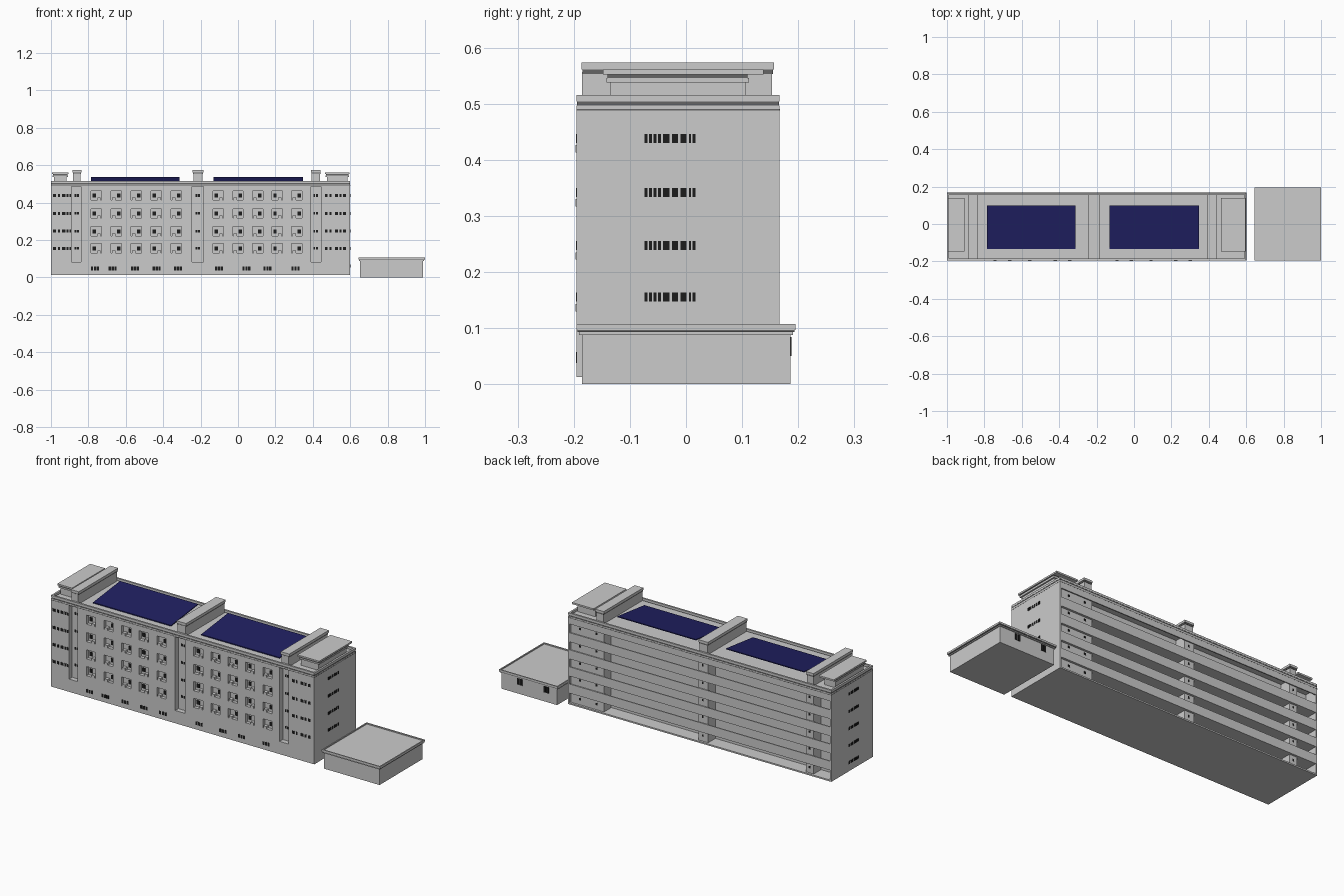
import bpy, bmesh
from mathutils import Matrix, Vector

if "Cube" in bpy.data.objects:
    bpy.data.objects.remove(bpy.data.objects["Cube"])


def material(name, rgb):
    m = bpy.data.materials.new(name)
    m.diffuse_color = (*rgb, 1)
    m.use_nodes = True
    m.node_tree.nodes["Principled BSDF"].inputs["Base Color"].default_value = m.diffuse_color
    return m


GREY = material("concrete_grey", (0.6, 0.6, 0.6))
DARK = material("shadow_gap_grey", (0.13, 0.13, 0.13))
BLACK = material("window_black", (0.012, 0.012, 0.012))
BLUE = material("solar_blue", (0.014, 0.014, 0.12))


def boxes(name, items, mat):
    """One object from boxes given as (x0, x1, y0, y1, z0, z1)."""
    bm = bmesh.new()
    for x0, x1, y0, y1, z0, z1 in items:
        mid = Vector((x0 + x1, y0 + y1, z0 + z1)) / 2
        bmesh.ops.create_cube(bm, size=1, matrix=Matrix.Translation(mid)
                              @ Matrix.Diagonal((x1 - x0, y1 - y0, z1 - z0, 1)))
    me = bpy.data.meshes.new(name)
    bm.to_mesh(me)
    bm.free()
    me.materials.append(mat)
    ob = bpy.data.objects.new(name, me)
    bpy.context.collection.objects.link(ob)
    return ob


def ring(x0, x1, y0, y1, z0, z1, t):
    """Four boxes forming a parapet frame of thickness t."""
    return [(x0, x1, y0, y0 + t, z0, z1), (x0, x1, y1 - t, y1, z0, z1),
            (x0, x0 + t, y0 + t, y1 - t, z0, z1), (x1 - t, x1, y0 + t, y1 - t, z0, z1)]


L, R = -1.0, 0.6                      # building ends
F, B = -0.195, 0.167                  # front and back planes
SLOT, WALL = -0.168, 0.092            # recessed front slots, recessed back wall
Z0, BASE, EAVE, TOP = 0.013, 0.083, 0.488, 0.515
ROWS = [0.155, 0.247, 0.342, 0.438]   # window heights on the upper floors
STAIRS = [(-0.885, -0.838), (-0.243, -0.185), (0.39, 0.442)]

# Main volume, plinth and end walls
boxes("building_core", [(L, R, SLOT, WALL, Z0, EAVE)], GREY)
boxes("front_plinth", [(L, R, F, SLOT, Z0, BASE)], GREY)
boxes("ground_slab", [(L, R, WALL, B, Z0, Z0 + 0.008)], GREY)
boxes("end_walls", [(L, L + 0.008, WALL, B, Z0, EAVE), (R - 0.008, R, WALL, B, Z0, EAVE)], GREY)
boxes("wing_fronts", [(L, -0.89, F, SLOT, BASE, EAVE), (0.445, R, F, SLOT, BASE, EAVE)], GREY)

# Protruding front panels with window niches cut in
bays = [-0.757 + 0.107 * i for i in range(5)] + [-0.105 + 0.105 * i for i in range(5)]
panel = boxes("front_panels", [(-0.84, -0.245, F, SLOT, BASE, EAVE),
                               (-0.185, 0.39, F, SLOT, BASE, EAVE)], GREY)
cutter = boxes("niche_cutter", [(x - 0.028, x + 0.028, F - 0.02, F + 0.018, z - 0.025, z + 0.025)
                                for x in bays for z in ROWS], GREY)
cutter.hide_render = True
cutter.hide_viewport = True
mod = panel.modifiers.new("niches", 'BOOLEAN')
mod.operation, mod.object, mod.solver = 'DIFFERENCE', cutter, 'EXACT'

panes, units = [], []
for i, x in enumerate(bays):
    side = -1 if i in (0, 3, 5, 8) else 1
    for z in ROWS:
        cx = x + side * 0.012
        panes.append((cx - 0.009, cx + 0.009, F + 0.015, F + 0.02, z - 0.011, z + 0.010))
        ux = x - side * 0.014
        units.append((ux - 0.009, ux + 0.009, F - 0.002, F + 0.019, z - 0.025, z - 0.012))
boxes("niche_windows", panes, BLACK)
boxes("niche_sill_units", units, GREY)

# Wing, stair and ground floor windows on the front
front = []
for z in ROWS:
    for x, w in [(-0.982, .016), (-0.958, .01), (-0.932, .018), (-0.912, .012), (-0.898, .008),
                 (0.472, .014), (0.494, .01), (0.526, .016), (0.548, .012), (0.57, .016)]:
        front.append((x - w / 2, x + w / 2, F - 0.001, F + 0.003, z - 0.008, z + 0.008))
    for a, b in STAIRS:
        for dx in (-0.008, 0.006):
            c = (a + b) / 2 + dx
            front.append((c - 0.005, c + 0.005, SLOT - 0.001, SLOT + 0.003, z - 0.007, z + 0.007))
for x in [-0.765, -0.67, -0.55, -0.435, -0.32, -0.1, 0.045, 0.158, 0.308]:
    for dx in (-0.016, 0, 0.015):
        front.append((x + dx - 0.006, x + dx + 0.006, F - 0.001, F + 0.003, 0.038, 0.057))
boxes("front_windows", front, BLACK)

# Window strips on both ends
ends = []
strip = [(-.074, -.069), (-.066, -.061), (-.058, -.053), (-.05, -.045), (-.041, -.029),
         (-.025, -.014), (-.01, .001), (.005, .009), (.012, .017)]
for z in [0.06] + ROWS:
    for y0, y1 in strip:
        for x in (L, R):
            ends.append((x - 0.001, x + 0.001, y0, y1, z - 0.008, z + 0.008))
boxes("end_windows", ends, BLACK)

# Back balconies: slab and parapet on each floor
slabs, rails = [], []
for i in range(4):
    z = BASE + 0.094 * i
    slabs.append((L + 0.008, R - 0.008, WALL, B - 0.006, z - 0.008, z))
    rails.append((L, R, B - 0.006, B, z - 0.008, z + 0.042))
boxes("balcony_slabs", slabs, GREY)
boxes("balcony_parapets", rails, GREY)
boxes("top_balcony_band", [(L, R, B - 0.006, B, 0.455, EAVE)], GREY)
boxes("back_stair_bays", [(-0.885, -0.838, WALL, 0.155, Z0, EAVE),
                          (-0.243, -0.185, WALL, 0.155, Z0, EAVE),
                          (0.39, R - 0.008, WALL, 0.155, Z0, EAVE)], GREY)

# Windows on the recessed back wall and the stair bays
back = []
for z in [0.052] + ROWS:
    for start, n in ((-0.80, 7), (-0.145, 7)):
        for i in range(n):
            x = start + 0.078 * i
            for dx in (0, 0.022):
                back.append((x + dx, x + dx + 0.013, WALL - 0.002, WALL + 0.001, z - 0.014, z + 0.012))
    for x in (-0.96, -0.93):
        back.append((x, x + 0.012, WALL - 0.002, WALL + 0.001, z - 0.012, z + 0.01))
    for x in (-0.865, -0.215, 0.43, 0.53):
        back.append((x, x + 0.01, 0.153, 0.156, z - 0.006, z + 0.006))
boxes("back_windows", back, BLACK)

# Roof deck, cornice and parapet with a dark groove
boxes("roof_deck", [(L + 0.004, R - 0.004, F + 0.004, B - 0.004, EAVE - 0.002, 0.502)], GREY)
boxes("cornice_lower", ring(L, R, F, B, EAVE, 0.497, 0.01), GREY)
boxes("cornice_groove", ring(L + .001, R - .001, F + .001, B - .001, 0.497, 0.504, 0.009), DARK)
boxes("roof_parapet", ring(L, R, F, B, 0.504, TOP, 0.01), GREY)
boxes("cornice_line", ring(L - .0005, R + .0005, F - .0005, B + .0005, 0.488, 0.4905, 0.009), DARK)

# Stair heads crossing the roof
heads, gaps = [], []
for a, b in STAIRS:
    heads += [(a + 0.004, b - 0.004, -0.185, 0.153, 0.50, 0.556),
              (a, b, -0.186, 0.157, 0.561, 0.573)]
    gaps.append((a + 0.002, b - 0.002, -0.1845, 0.155, 0.553, 0.561))
boxes("stair_heads", heads, GREY)
boxes("stair_head_gaps", gaps, DARK)

# Wing roof rooms with thin overhanging slabs
rooms, bands = [], []
for a, b in ((-0.995, -0.905), (0.465, 0.597)):
    rooms += [(a + 0.012, b - 0.012, -0.135, 0.106, 0.50, 0.538),
              (a + 0.004, b - 0.004, -0.142, 0.112, 0.538, 0.546),
              (a, b, -0.148, 0.138, 0.552, 0.561)]
    bands.append((a + 0.006, b - 0.006, -0.14, 0.11, 0.546, 0.552))
boxes("roof_rooms", rooms, GREY)
boxes("roof_room_gaps", bands, DARK)

# Tilted solar panels, low at the front
solar = boxes("solar_panels", [(-0.787, -0.313, -0.134, 0.10, 0.500, 0.505),
                               (-0.13, 0.347, -0.134, 0.10, 0.500, 0.505)], BLUE)
for v in solar.data.vertices:
    v.co.z += 0.004 + 0.028 * (v.co.y + 0.134) / 0.234

# Separate annex with layered flat roof
boxes("annex_body", [(0.653, 0.99, -0.185, 0.186, 0, 0.09)], GREY)
boxes("annex_eaves", [(0.648, 0.995, -0.191, 0.191, 0.088, 0.093),
                      (0.645, 1.0, -0.195, 0.195, 0.097, 0.101)], GREY)
boxes("annex_groove", [(0.647, 0.998, -0.193, 0.193, 0.093, 0.097)], DARK)
boxes("annex_rim", ring(0.645, 1.0, -0.195, 0.195, 0.101, 0.107, 0.006), GREY)
boxes("annex_windows", [(x + d, x + d + 0.014, 0.183, 0.188, 0.05, 0.084)
                        for x in (0.72, 0.88) for d in (-0.016, 0.002)], BLACK)
